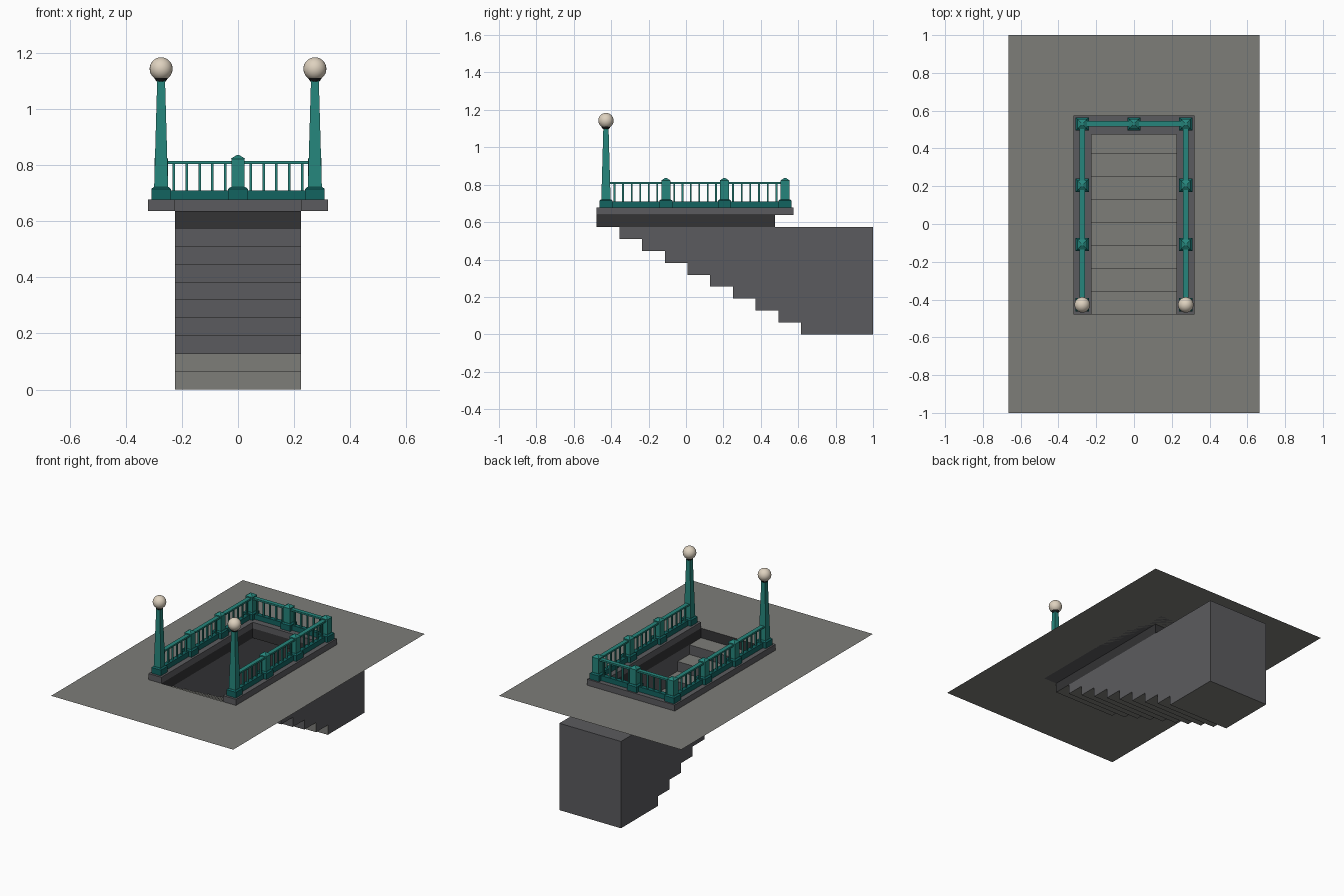
import bpy, bmesh, math
from mathutils import Vector

if "Cube" in bpy.data.objects:
    bpy.data.objects.remove(bpy.data.objects["Cube"])


def material(name, rgb):
    m = bpy.data.materials.new(name)
    m.diffuse_color = (*rgb, 1)
    m.use_nodes = True
    m.node_tree.nodes["Principled BSDF"].inputs["Base Color"].default_value = m.diffuse_color
    return m


CONCRETE = material("concrete", (0.205, 0.205, 0.19))
CHARCOAL = material("charcoal stone", (0.105, 0.105, 0.112))
SHADOW = material("dark wall", (0.033, 0.033, 0.035))
TEAL = material("teal paint", (0.019, 0.235, 0.20))
DARK_TEAL = material("dark teal paint", (0.006, 0.125, 0.118))
BLACK = material("black metal", (0.01, 0.01, 0.01))
GLASS = material("cream glass", (0.73, 0.64, 0.52))

W = 0.225                    # half width of the stairwell
FRONT, BACK = -0.478, 0.475  # opening ends
RISE, RUN, STEPS = 0.0637, 0.1215, 9
STREET = RISE * 10
CURB = STREET + 0.04
FX, FY, LY = 0.274, 0.53, -0.428   # fence lines and lamp position


def finish(name, bm, mats):
    me = bpy.data.meshes.new(name)
    bm.to_mesh(me)
    bm.free()
    for m in mats:
        me.materials.append(m)
    ob = bpy.data.objects.new(name, me)
    bpy.context.collection.objects.link(ob)
    return ob


def face(bm, pts, idx=0):
    f = bm.faces.new([bm.verts.new(p) for p in pts])
    f.material_index = idx
    return f


def frustum(bm, x, y, z0, z1, h0, h1, idx=0):
    """Square tapered block; h0 and h1 are half widths."""
    ring = [(-1, -1), (1, -1), (1, 1), (-1, 1)]
    lo = [bm.verts.new((x + a * h0, y + b * h0, z0)) for a, b in ring]
    hi = [bm.verts.new((x + a * h1, y + b * h1, z1)) for a, b in ring]
    fs = [bm.faces.new(lo[::-1]), bm.faces.new(hi)]
    for i in range(4):
        j = (i + 1) % 4
        fs.append(bm.faces.new((lo[i], lo[j], hi[j], hi[i])))
    for f in fs:
        f.material_index = idx


def box(bm, x0, x1, y0, y1, z0, z1, idx=0):
    r = bmesh.ops.create_cube(bm, size=1)
    for v in r["verts"]:
        v.co = Vector(((x0 + x1) / 2 + v.co.x * (x1 - x0),
                       (y0 + y1) / 2 + v.co.y * (y1 - y0),
                       (z0 + z1) / 2 + v.co.z * (z1 - z0)))
        for f in v.link_faces:
            f.material_index = idx


# Street sheet around the opening
bm = bmesh.new()
for x0, x1, y0, y1 in ((-0.665, -W, -1, 1), (W, 0.665, -1, 1),
                       (-W, W, -1, FRONT), (-W, W, BACK, 1)):
    face(bm, [(x0, y0, STREET), (x1, y0, STREET), (x1, y1, STREET), (x0, y1, STREET)])
bmesh.ops.remove_doubles(bm, verts=bm.verts, dist=1e-5)
finish("pavement", bm, [CONCRETE])

# Treads and risers
bm = bmesh.new()
profile = []
for i in range(STEPS + 1):
    z = RISE * (STEPS - i)
    y0 = FRONT + RUN * i
    y1 = 1 if i == STEPS else y0 + RUN
    profile += [(y0, z), (y1, z)]
    face(bm, [(-W, y0, z), (W, y0, z), (W, y1, z), (-W, y1, z)], 0)
    if i < STEPS:
        face(bm, [(-W, y1, z), (W, y1, z), (W, y1, z - RISE), (-W, y1, z - RISE)],
             0 if i >= STEPS - 2 else 1)
finish("stairs", bm, [CONCRETE, CHARCOAL])

# Stairwell side walls, end wall and ceiling
bm = bmesh.new()
TOP = RISE * STEPS
outline = profile[1:] + [(1, TOP)]
for s in (-1, 1):
    pts = [(s * W, y, z) for y, z in outline]
    face(bm, pts if s > 0 else pts[::-1])
face(bm, [(W, 1, 0), (-W, 1, 0), (-W, 1, TOP), (W, 1, TOP)])
face(bm, [(-W, BACK, TOP), (W, BACK, TOP), (W, 1, TOP), (-W, 1, TOP)])
finish("stairwell_walls", bm, [CHARCOAL])

# Dark lining between the street and the stairwell
bm = bmesh.new()
loop = [(-W, FRONT), (W, FRONT), (W, BACK), (-W, BACK)]
for i in range(4):
    a, b = loop[i], loop[(i + 1) % 4]
    face(bm, [(*a, TOP), (*b, TOP), (*b, STREET), (*a, STREET)])
finish("opening_lining", bm, [SHADOW])

# U-shaped curb
bm = bmesh.new()
for s in (-1, 1):
    box(bm, min(s * W, s * 0.32), max(s * W, s * 0.32), FRONT, 0.575, STREET, CURB)
box(bm, -W, W, BACK, 0.575, STREET, CURB)
finish("curb", bm, [CHARCOAL])

# Fence posts with base and pyramid cap
posts = [(s * FX, y) for s in (-1, 1) for y in (-0.108, 0.205, FY)] + [(0, FY)]
bm = bmesh.new()
for x, y in posts:
    frustum(bm, x, y, CURB, 0.715, 0.035, 0.035, 1)
    frustum(bm, x, y, 0.715, 0.722, 0.035, 0.026, 1)
    frustum(bm, x, y, 0.715, 0.822, 0.024, 0.024)
    frustum(bm, x, y, 0.822, 0.835, 0.026, 0.006)
finish("fence_posts", bm, [TEAL, DARK_TEAL])

# Rails and balusters between neighbouring posts
spans = [((s * FX, a), (s * FX, b), 6) for s in (-1, 1)
         for a, b in ((LY, -0.108), (-0.108, 0.205), (0.205, FY))]
spans += [((-FX, FY), (0, FY), 5), ((0, FY), (FX, FY), 5)]
bm = bmesh.new()
for a, b, n in spans:
    along_x = a[1] == b[1]
    for half, z0, z1, idx in ((0.014, CURB, 0.71, 1), (0.014, 0.803, 0.814, 0)):
        hx, hy = (0, half) if along_x else (half, 0)
        box(bm, a[0] - hx, b[0] + hx, a[1] - hy, b[1] + hy, z0, z1, idx)
    for i in range(1, n + 1):
        t = i / (n + 1)
        x, y = a[0] + (b[0] - a[0]) * t, a[1] + (b[1] - a[1]) * t
        frustum(bm, x, y, 0.71, 0.803, 0.0045, 0.0045)
finish("fence_rails", bm, [TEAL, DARK_TEAL])

# Lamp posts, collars and globes
for s, side in ((-1, "left"), (1, "right")):
    x = s * FX
    bm = bmesh.new()
    frustum(bm, x, LY, CURB, 0.715, 0.035, 0.035, 1)
    frustum(bm, x, LY, 0.715, 0.722, 0.035, 0.026, 1)
    frustum(bm, x, LY, 0.715, 0.82, 0.025, 0.022)
    frustum(bm, x, LY, 0.82, 1.102, 0.022, 0.014)
    finish(side + "_lamp_post", bm, [TEAL, DARK_TEAL])

    bpy.ops.mesh.primitive_cone_add(vertices=16, radius1=0.016, radius2=0.034,
                                    depth=0.028, location=(x, LY, 1.111))
    collar = bpy.context.object
    collar.name = side + "_lamp_collar"
    collar.data.materials.append(BLACK)
    bpy.ops.object.shade_smooth_by_angle()

    bpy.ops.mesh.primitive_uv_sphere_add(segments=24, ring_count=14, radius=0.041,
                                         location=(x, LY, 1.143))
    globe = bpy.context.object
    globe.name = side + "_lamp_globe"
    globe.data.materials.append(GLASS)
    bpy.ops.object.shade_smooth_by_angle()
